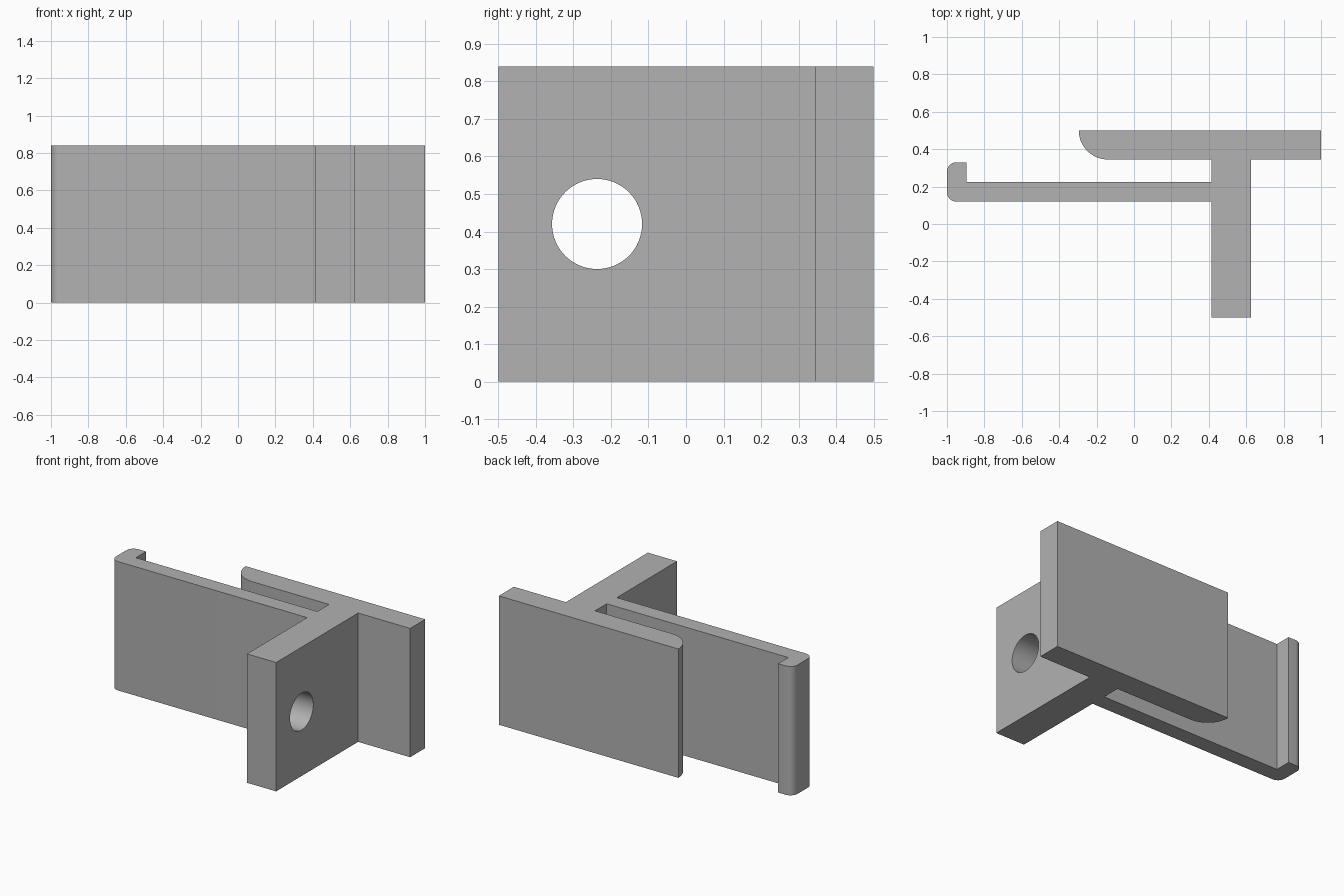
import bpy, bmesh, math
from mathutils import Matrix, Vector

cube = bpy.data.objects.get("Cube")
if cube:
    bpy.data.objects.remove(cube, do_unlink=True)

HEIGHT = 0.84

grey = bpy.data.materials.new("plain_grey")
grey.use_nodes = True
colour = (0.445, 0.445, 0.445, 1)
grey.diffuse_color = colour
grey.node_tree.nodes["Principled BSDF"].inputs["Base Color"].default_value = colour


def arc(cx, cy, r, start, end, steps=10):
    """Points along a circular arc, angles in degrees."""
    angles = [math.radians(start + (end - start) * i / steps) for i in range(steps + 1)]
    return [(cx + r * math.cos(a), cy + r * math.sin(a)) for a in angles]


def make_object(name, bm):
    bmesh.ops.recalc_face_normals(bm, faces=bm.faces)
    mesh = bpy.data.meshes.new(name)
    bm.to_mesh(mesh)
    bm.free()
    mesh.materials.append(grey)
    obj = bpy.data.objects.new(name, mesh)
    bpy.context.collection.objects.link(obj)
    return obj


# Outline of the clip: back flange, mounting web, thin arm with hooked lip
outline = [(1, 0.5)]
outline += arc(-0.14, 0.5, 0.155, 180, 270, 16)      # rounded flange nose
outline += [(0.415, 0.345), (0.415, 0.225), (-0.895, 0.225), (-0.895, 0.33)]
outline += arc(-0.95, 0.28, 0.05, 90, 180)           # lip corner
outline += arc(-0.95, 0.17, 0.05, 180, 270)          # arm corner
outline += [(0.415, 0.12), (0.415, -0.5), (0.625, -0.5), (0.625, 0.345), (1, 0.345)]

bm = bmesh.new()
face = bm.faces.new([bm.verts.new((x, y, 0)) for x, y in outline])
extruded = bmesh.ops.extrude_face_region(bm, geom=[face], use_keep_orig=True)
top = [v for v in extruded["geom"] if isinstance(v, bmesh.types.BMVert)]
bmesh.ops.translate(bm, verts=top, vec=Vector((0, 0, HEIGHT)))
clip = make_object("clip_bracket", bm)

# Round screw hole through the mounting web
bm = bmesh.new()
place = Matrix.Translation((0.52, -0.237, HEIGHT / 2)) @ Matrix.Rotation(math.pi / 2, 4, 'Y')
bmesh.ops.create_cone(bm, cap_ends=True, segments=64, radius1=0.12, radius2=0.12,
                      depth=0.5, matrix=place)
cutter = make_object("hole_cutter", bm)
cutter.hide_render = True

cut = clip.modifiers.new("screw_hole", 'BOOLEAN')
cut.operation = 'DIFFERENCE'
cut.solver = 'EXACT'
cut.object = cutter

bpy.ops.object.select_all(action='DESELECT')
clip.select_set(True)
bpy.context.view_layer.objects.active = clip
bpy.ops.object.modifier_apply(modifier=cut.name)
bpy.data.objects.remove(cutter, do_unlink=True)
bpy.ops.object.shade_smooth_by_angle(angle=math.radians(30))
